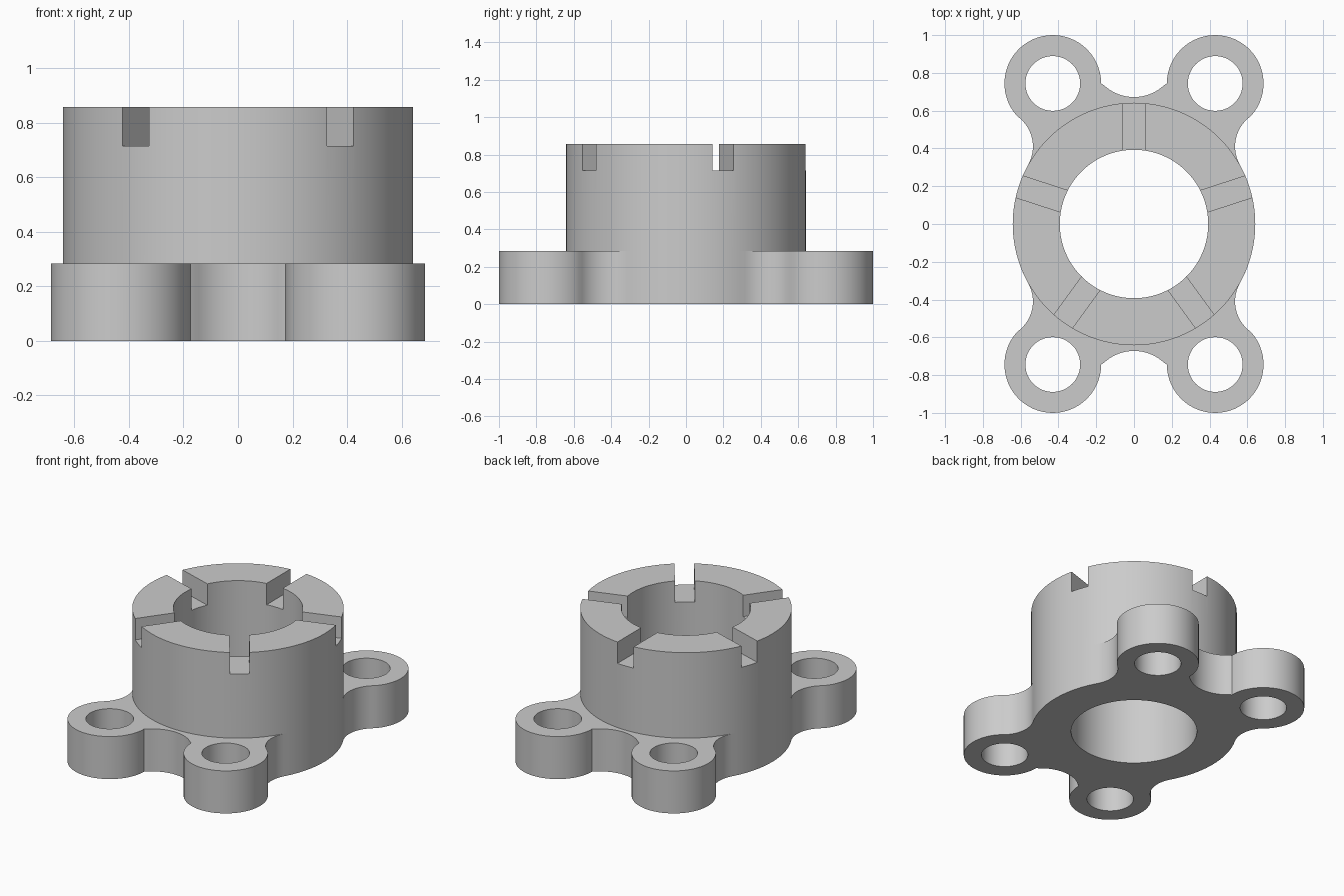
import bpy, bmesh
from math import pi, cos, sin, atan2, radians
from mathutils import Matrix

cube = bpy.data.objects.get("Cube")
if cube:
    bpy.data.objects.remove(cube, do_unlink=True)

FLANGE_TOP, TOP, SLOT_FLOOR = 0.285, 0.858, 0.715
OUTER, BORE = 0.642, 0.393
LOBE, LOBE_R, BOLT_R = (0.43, 0.744), 0.256, 0.145
FILLET, FILLET_R = (0.731, 0.41), 0.196
SCOOP_Y, SCOOP_R = 0.906, 0.234

grey = bpy.data.materials.new("plain grey")
grey.use_nodes = True
grey.diffuse_color = (0.6, 0.6, 0.6, 1)
grey.node_tree.nodes["Principled BSDF"].inputs["Base Color"].default_value = (0.6, 0.6, 0.6, 1)


def arc(centre, r, a0, a1, n):
    steps = [a0 + (a1 - a0) * i / n for i in range(n + 1)]
    return [(centre[0] + r * cos(a), centre[1] + r * sin(a)) for a in steps]


def prism(name, outline, z0, z1):
    bm = bmesh.new()
    base = bm.faces.new([bm.verts.new((x, y, z0)) for x, y in outline])
    top = bmesh.ops.extrude_face_region(bm, geom=[base])["geom"]
    bmesh.ops.translate(bm, vec=(0, 0, z1 - z0),
                        verts=[v for v in top if isinstance(v, bmesh.types.BMVert)])
    bmesh.ops.recalc_face_normals(bm, faces=bm.faces)
    mesh = bpy.data.meshes.new(name)
    bm.to_mesh(mesh)
    bm.free()
    mesh.materials.append(grey)
    obj = bpy.data.objects.new(name, mesh)
    bpy.context.collection.objects.link(obj)
    return obj


def disc(name, centre, r, z0, z1, n):
    return prism(name, arc(centre, r, 0, 2 * pi, n)[:-1], z0, z1)


def cut(obj, cutters):
    bpy.ops.object.select_all(action='DESELECT')
    bpy.context.view_layer.objects.active = obj
    obj.select_set(True)
    for cutter in cutters:
        mod = obj.modifiers.new("cut", 'BOOLEAN')
        mod.operation, mod.solver, mod.object = 'DIFFERENCE', 'EXACT', cutter
        bpy.ops.object.modifier_apply(modifier=mod.name)
        bpy.data.objects.remove(cutter, do_unlink=True)
    bpy.ops.object.shade_smooth_by_angle(angle=radians(30))


# Flange outline: one quarter, then mirrored across both axes
body_angle = atan2(FILLET[1], FILLET[0])
lobe_angle = atan2(FILLET[1] - LOBE[1], FILLET[0] - LOBE[0])
scoop_angle = atan2(LOBE[1] - SCOOP_Y, LOBE[0] - LOBE_R)
quarter = arc((0, 0), OUTER, 0, body_angle, 10)
quarter += arc(FILLET, FILLET_R, body_angle + pi, lobe_angle + pi, 14)[1:]
quarter += arc(LOBE, LOBE_R, lobe_angle, pi, 36)[1:]
quarter += arc((0, SCOOP_Y), SCOOP_R, scoop_angle, -pi / 2, 10)[1:]
half = quarter + [(-x, y) for x, y in quarter[-2::-1]]
outline = half + [(x, -y) for x, y in half[-2:0:-1]]

# Flange with central bore and four bolt holes
flange = prism("flange", outline, 0, FLANGE_TOP)
holes = [disc("bore_cutter", (0, 0), BORE, -0.1, 1, 96)]
holes += [disc("bolt_cutter", (sx * LOBE[0], sy * LOBE[1]), BOLT_R, -0.1, 1, 48)
          for sx in (-1, 1) for sy in (-1, 1)]
cut(flange, holes)

# Collar with bore and five radial slots in its rim
collar = disc("collar", (0, 0), OUTER, FLANGE_TOP, TOP, 120)
cutters = [disc("bore_cutter", (0, 0), BORE, -0.1, 1, 96)]
for i in range(5):
    slot = prism("slot_cutter", [(0.2, -0.06), (0.8, -0.06), (0.8, 0.06), (0.2, 0.06)],
                 SLOT_FLOOR, 1)
    slot.data.transform(Matrix.Rotation(radians(18 + 72 * i), 4, 'Z'))
    cutters.append(slot)
cut(collar, cutters)
